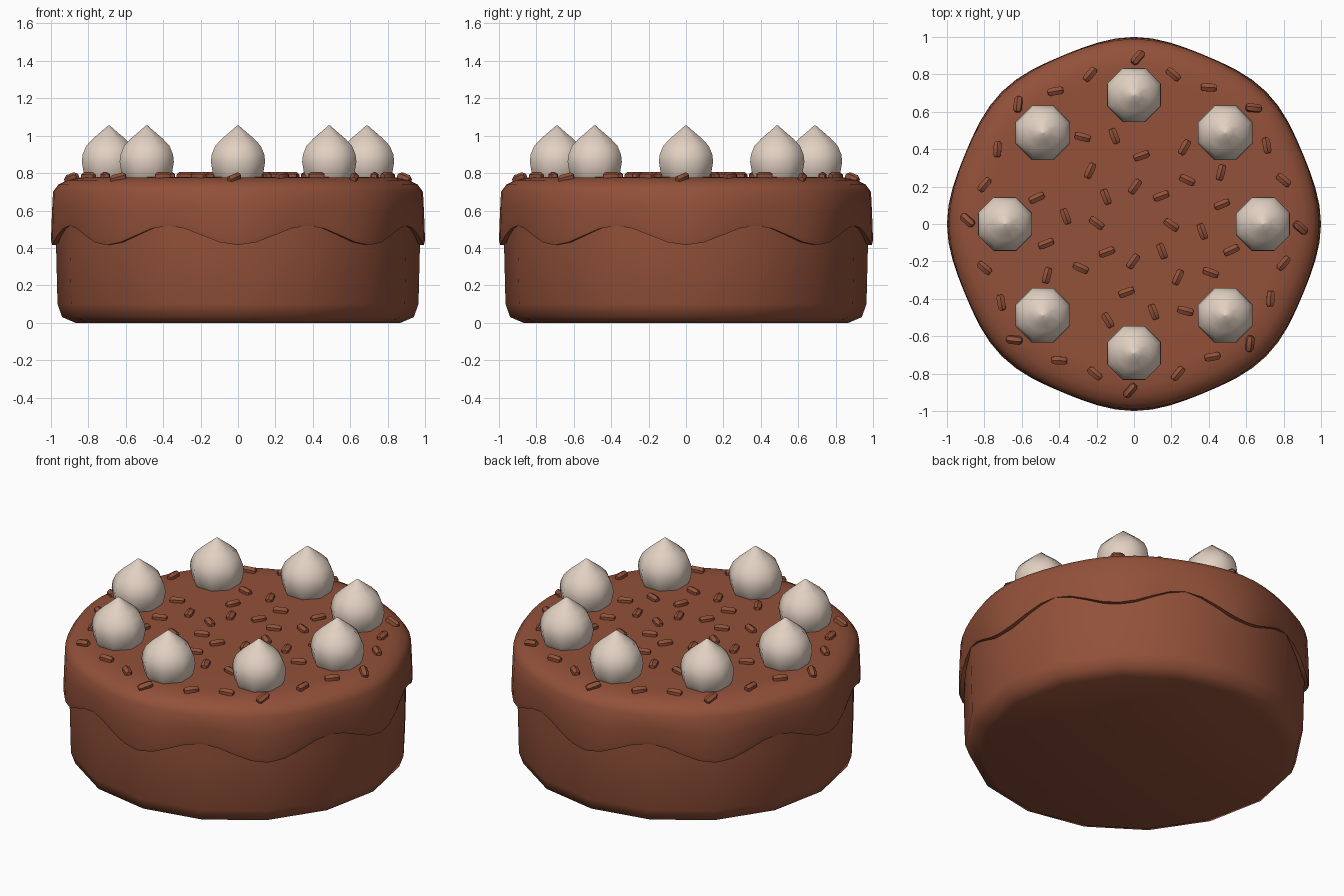
import bpy, bmesh, math
from mathutils import Matrix, Vector

if "Cube" in bpy.data.objects:
    bpy.data.objects.remove(bpy.data.objects["Cube"])


def material(name, rgb):
    m = bpy.data.materials.new(name)
    m.diffuse_color = (*rgb, 1)
    m.use_nodes = True
    m.node_tree.nodes["Principled BSDF"].inputs["Base Color"].default_value = m.diffuse_color
    return m


chocolate = material("chocolate", (0.29, 0.082, 0.041))
cream = material("cream", (0.76, 0.635, 0.54))


def add_lathe(bm, rings, sides, matrix=Matrix(), offset=0.0, cap_start=True, cap_end=True):
    """Skin rings given as functions angle -> (radius, height)."""
    loops = []
    for ring in rings:
        loop = []
        for i in range(sides):
            a = 2 * math.pi * i / sides + offset
            r, z = ring(a)
            loop.append(bm.verts.new(matrix @ Vector((r * math.cos(a), r * math.sin(a), z))))
        loops.append(loop)
    for lo, hi in zip(loops, loops[1:]):
        for i in range(sides):
            j = (i + 1) % sides
            bm.faces.new((lo[i], lo[j], hi[j], hi[i]))
    if cap_start:
        bm.faces.new(loops[0][::-1])
    if cap_end:
        bm.faces.new(loops[-1])


def fixed(profile):
    return [lambda a, p=p: p for p in profile]


def finish(bm, name, mat, angle):
    me = bpy.data.meshes.new(name)
    bm.normal_update()
    bm.to_mesh(me)
    bm.free()
    ob = bpy.data.objects.new(name, me)
    bpy.context.collection.objects.link(ob)
    me.materials.append(mat)
    bpy.ops.object.select_all(action='DESELECT')
    ob.select_set(True)
    bpy.context.view_layer.objects.active = ob
    bpy.ops.object.shade_smooth_by_angle(angle=math.radians(angle))
    return ob


# Sponge: sixteen sided drum with a rounded bottom edge
bm = bmesh.new()
add_lathe(bm, fixed([(0.87, 0), (0.94, 0.03), (0.965, 0.10), (0.973, 0.42), (0.973, 0.60)]), 16)
finish(bm, "cake_base", chocolate, 50)


# Icing: rounded top with eight drips round the lower edge
def drip(base_r, lobe, base_z, wave):
    return lambda a: (base_r + lobe * math.cos(8 * a), base_z - wave * math.cos(8 * a))


bm = bmesh.new()
add_lathe(bm, [
    drip(0.962, 0.003, 0.468, 0.052),
    drip(0.984, 0.010, 0.467, 0.052),
    drip(0.989, 0.011, 0.490, 0.050),
    drip(0.986, 0.009, 0.600, 0.020),
    drip(0.982, 0.007, 0.700, 0),
    drip(0.955, 0.006, 0.738, 0),
    drip(0.908, 0.004, 0.763, 0),
    drip(0.850, 0.0, 0.776, 0),
    drip(0.780, 0.0, 0.778, 0),
], 64, cap_start=False)
finish(bm, "icing", chocolate, 50)

# Eight piped cream drops
drop = [(0.125, 0.765), (0.146, 0.80), (0.157, 0.86), (0.152, 0.90),
        (0.132, 0.945), (0.092, 0.985), (0.045, 1.022), (0.004, 1.055)]
for k in range(8):
    a = math.pi / 4 * k
    bm = bmesh.new()
    spot = Matrix.Translation((0.69 * math.cos(a), 0.69 * math.sin(a), 0))
    add_lathe(bm, fixed(drop), 8, spot, math.pi / 8)
    finish(bm, f"cream_drop_{k + 1}", cream, 60)

# Sprinkles: x, y, heading; the first list repeats four times round the cake
quarter = [(0.02, 0.89, 50), (0.21, 0.80, -40), (0.40, 0.73, -3), (0.64, 0.62, -5),
           (0.71, 0.42, 100), (0.80, 0.235, -40), (0.465, 0.275, 75), (0.285, 0.235, -25),
           (0.47, 0.105, 22), (0.145, 0.15, 20), (0.04, 0.365, 20), (0.005, 0.20, 55)]
singles = [(0.27, 0.41, 60), (0.41, -0.26, -20), (-0.52, 0.14, 25),
           (0.52, -0.14, 25), (-0.14, -0.515, -60)]
places = list(singles)
for q in range(4):
    turn = Matrix.Rotation(math.pi / 2 * q, 2)
    for x, y, h in quarter:
        p = turn @ Vector((x, y))
        places.append((p.x, p.y, h + 90 * q))

pill = [(0.015, -0.042), (0.024, -0.029), (0.024, 0.029), (0.015, 0.042)]
bm = bmesh.new()
for x, y, h in places:
    r = math.hypot(x, y)
    over = max(0.0, r - 0.83)
    # lean outward where the icing rounds over
    lean = Matrix.Rotation(min(over * 6, 0.4), 4, Vector((-y, x, 0)))
    m = (Matrix.Translation((x, y, 0.783 - over * 0.15)) @ lean
         @ Matrix.Rotation(math.radians(h), 4, 'Z') @ Matrix.Rotation(math.pi / 2, 4, 'Y'))
    add_lathe(bm, fixed(pill), 6, m)
finish(bm, "sprinkles", chocolate, 40)
